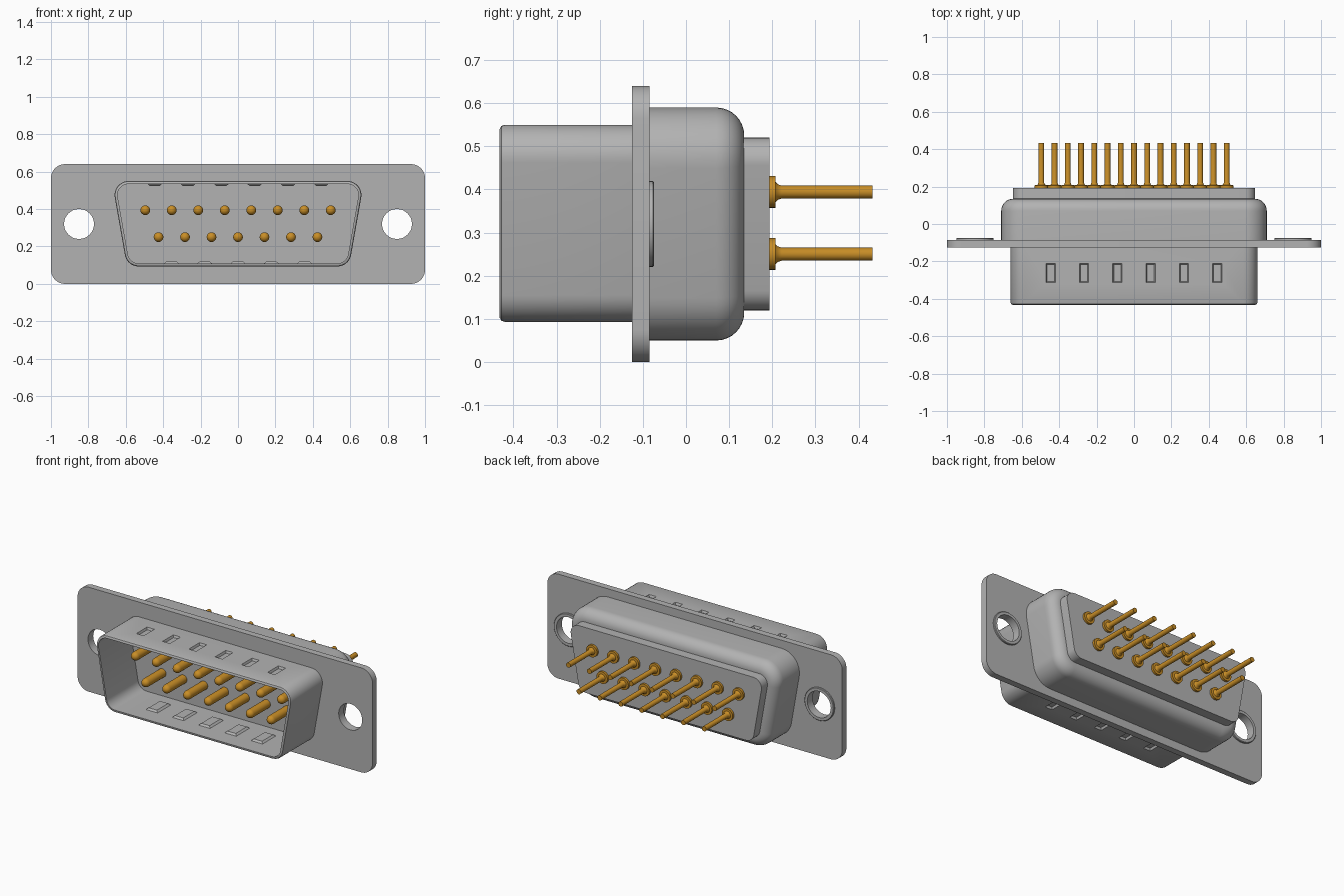
import bpy, bmesh, math
from mathutils import Vector

cube = bpy.data.objects.get("Cube")
if cube:
    bpy.data.objects.remove(cube)


def material(name, rgb):
    m = bpy.data.materials.new(name)
    m.use_nodes = True
    colour = (*rgb, 1)
    m.diffuse_color = colour
    m.node_tree.nodes["Principled BSDF"].inputs["Base Color"].default_value = colour
    return m


STEEL = material("grey metal", (0.45, 0.45, 0.45))
GOLD = material("gold contact", (0.58, 0.27, 0.02))
TILT = math.radians(10)


def outline(half, z0, z1, r, y, inset=0, tilt=TILT, steps=10):
    """Rounded D section in the xz plane; half is the widest half width."""
    top = half - r
    low = top - math.tan(tilt) * (z1 - z0 - 2 * r)
    corners = [(top, z1 - r, -tilt, math.pi / 2),
               (-top, z1 - r, math.pi / 2, math.pi + tilt),
               (-low, z0 + r, math.pi + tilt, 1.5 * math.pi),
               (low, z0 + r, 1.5 * math.pi, 2 * math.pi - tilt)]
    pts = []
    for cx, cz, a0, a1 in corners:
        for i in range(steps + 1):
            a = a0 + (a1 - a0) * i / steps
            pts.append(Vector((cx + (r - inset) * math.cos(a), y,
                               cz + (r - inset) * math.sin(a))))
    return pts


def circle(r, y, cx=0, cz=0, steps=32):
    return [Vector((cx + r * math.cos(2 * math.pi * i / steps), y,
                    cz + r * math.sin(2 * math.pi * i / steps))) for i in range(steps)]


def rectangle(cx, cy, z, hx, hy):
    return [Vector((cx + a * hx, cy + b * hy, z))
            for a, b in ((-1, -1), (1, -1), (1, 1), (-1, 1))]


def loft(bm, rings, closed=False):
    """Skin a row of rings, then cap the ends or close the row on itself."""
    loops = [[bm.verts.new(p) for p in ring] for ring in rings]
    pairs = list(zip(loops, loops[1:]))
    if closed:
        pairs.append((loops[-1], loops[0]))
    else:
        bm.faces.new(loops[0])
        bm.faces.new(loops[-1])
    for a, b in pairs:
        for i in range(len(a)):
            j = (i + 1) % len(a)
            bm.faces.new((a[i], a[j], b[j], b[i]))


def build(name, solids, mat, closed=False):
    bm = bmesh.new()
    for rings in solids:
        loft(bm, rings, closed)
    bmesh.ops.recalc_face_normals(bm, faces=bm.faces)
    mesh = bpy.data.meshes.new(name)
    bm.to_mesh(mesh)
    bm.free()
    mesh.materials.append(mat)
    ob = bpy.data.objects.new(name, mesh)
    bpy.context.collection.objects.link(ob)
    return ob


def select(ob):
    bpy.ops.object.select_all(action="DESELECT")
    ob.select_set(True)
    bpy.context.view_layer.objects.active = ob


def smooth(ob):
    select(ob)
    bpy.ops.object.shade_smooth_by_angle(angle=math.radians(32))


def cut(ob, solids):
    cutter = build("cutter", solids, STEEL)
    cutter.hide_render = True
    select(ob)
    mod = ob.modifiers.new("cut", "BOOLEAN")
    mod.operation = "DIFFERENCE"
    mod.solver = "EXACT"
    mod.object = cutter
    bpy.ops.object.modifier_apply(modifier=mod.name)
    bpy.data.objects.remove(cutter)


# Mounting flange with two screw holes
HOLE_X, HOLE_Z, HOLE_R = 0.85, 0.32, 0.08
flange = build("mounting_flange",
               [[outline(1, 0, 0.64, 0.075, y, tilt=0) for y in (-0.125, -0.085)]], STEEL)
cut(flange, [[circle(HOLE_R, y, s * HOLE_X, HOLE_Z) for y in (-0.2, 0)] for s in (-1, 1)])
smooth(flange)

# Raised collars behind the screw holes
for side, s in (("left", 1), ("right", -1)):
    profile = ((HOLE_R, -0.086), (0.1, -0.086), (0.1, -0.077), (0.097, -0.074), (HOLE_R, -0.074))
    smooth(build(side + "_hole_collar",
                 [[circle(r, y, s * HOLE_X, HOLE_Z) for r, y in profile]], STEEL, closed=True))

# Hollow front shroud with a rounded lip
WALL, Z0, Z1 = 0.016, 0.093, 0.55
profile = ((-0.11, 0), (-0.42, 0), (-0.428, 0.003), (-0.432, 0.01),
           (-0.432, WALL), (-0.127, WALL))
shroud = build("front_shroud",
               [[outline(0.66, Z0, Z1, 0.075, y, inset) for y, inset in profile]], STEEL)

# Grip dimples: pockets outside, bumps inside
pockets, bumps = [], []
PITCH, DIMPLE_Y = 0.178, -0.262
for count, z, s in ((6, Z1, 1), (5, Z0, -1)):
    for i in range(count):
        x = (i - (count - 1) / 2) * PITCH
        pockets.append([rectangle(x, DIMPLE_Y, z + s * 0.005, 0.027, 0.054),
                        rectangle(x, DIMPLE_Y, z - s * 0.013, 0.019, 0.046)])
        bumps.append([rectangle(x, DIMPLE_Y, z - s * (WALL - 0.001), 0.04, 0.066),
                      rectangle(x, DIMPLE_Y, z - s * (WALL + 0.01), 0.028, 0.054)])
cut(shroud, pockets)
smooth(shroud)
build("grip_bumps", bumps, STEEL)

# Rear shell with a broad rounded edge
R = 0.065
profile = [(-0.1, 0)] + [(0.07 + R * math.sin(a), R * (1 - math.cos(a)))
                         for a in (math.pi / 2 * i / 8 for i in range(9))]
smooth(build("rear_shell",
             [[outline(0.71, 0.05, 0.59, 0.12, y, inset) for y, inset in profile]], STEEL))

# Rear insulator block
smooth(build("rear_insulator",
             [[outline(0.647, 0.12, 0.52, 0.055, y) for y in (0.12, 0.193)]], STEEL))

# Contact pins: domed front, collar and thin tail behind
TIP = 0.026
dome = [(TIP * math.sin(a), -0.284 - TIP * math.cos(a))
        for a in (math.pi / 2 * (i + 0.2) / 6 for i in range(6))]
profile = dome + [(TIP, -0.284), (TIP, 0.18), (0.037, 0.18), (0.037, 0.207),
                  (0.023, 0.208), (0.018, 0.213), (0.015, 0.222), (0.015, 0.432)]
pin = build("pin_1", [[circle(r, y, steps=20) for r, y in profile]], GOLD)
smooth(pin)
spots = [((i - (n - 1) / 2) * 0.1416, z) for n, z in ((8, 0.394), (7, 0.25)) for i in range(n)]
for k, (x, z) in enumerate(spots):
    ob = pin if k == 0 else bpy.data.objects.new("pin_%d" % (k + 1), pin.data)
    if k:
        bpy.context.collection.objects.link(ob)
    ob.location = (x, 0, z)
